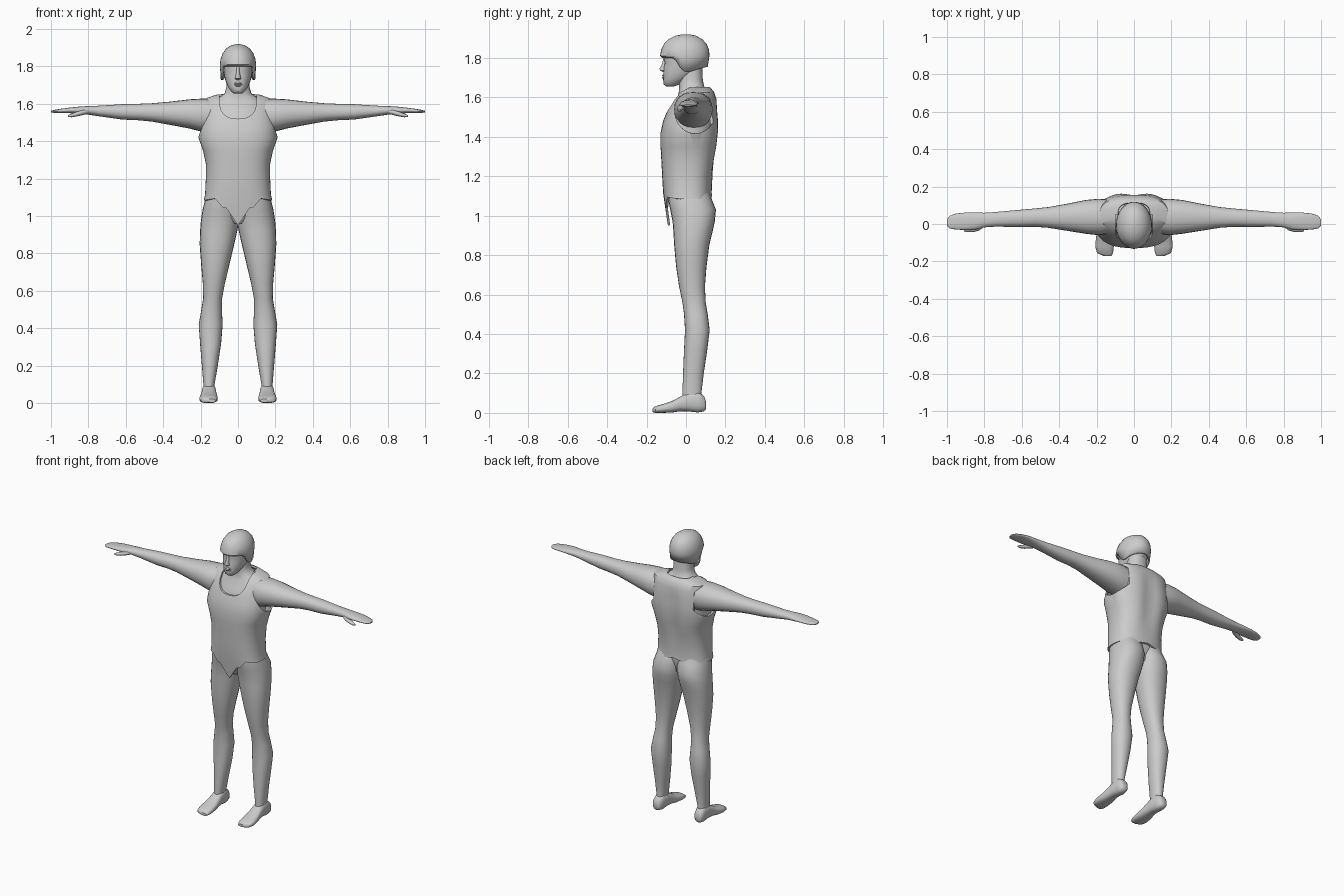
import bpy, bmesh, math

grey = bpy.data.materials.new("plain grey")
grey.diffuse_color = (0.6, 0.6, 0.6, 1)

ORDER = {'x': lambda t, a, b: (t, a, b),   # a = y, b = z
         'y': lambda t, a, b: (a, t, b),   # a = x, b = z
         'z': lambda t, a, b: (a, b, t)}   # a = x, b = y


def activate(ob):
    bpy.ops.object.select_all(action='DESELECT')
    ob.select_set(True)
    bpy.context.view_layer.objects.active = ob


def finish(ob, mirror=False, angle=45):
    ob.data.materials.append(grey)
    if mirror:
        ob.modifiers.new("mirror", 'MIRROR')
        activate(ob)
        bpy.ops.object.modifier_apply(modifier="mirror")
    activate(ob)
    bpy.ops.object.shade_smooth_by_angle(angle=math.radians(angle))


def loft(name, axis, rings, n=24, power=2.0, caps=(True, True), rule=None):
    """Rounded rings (t, a0, a1, b0, b1) skinned along an axis."""
    bm = bmesh.new()
    rows = []
    for i, (t, a0, a1, b0, b1) in enumerate(rings):
        row = []
        for k in range(n):
            w = 2 * math.pi * k / n
            c, s = math.cos(w), math.sin(w)
            u = math.copysign(abs(c) ** (2 / power), c)
            v = math.copysign(abs(s) ** (2 / power), s)
            p = ORDER[axis](t, (a0 + a1) / 2 + u * (a1 - a0) / 2,
                            (b0 + b1) / 2 + v * (b1 - b0) / 2)
            row.append(bm.verts.new(rule(i, p) if rule else p))
        rows.append(row)
    for r, s in zip(rows, rows[1:]):
        for k in range(n):
            j = (k + 1) % n
            bm.faces.new((r[k], r[j], s[j], s[k]))
    if caps[0]:
        bm.faces.new(rows[0][::-1])
    if caps[1]:
        bm.faces.new(rows[-1])
    bmesh.ops.recalc_face_normals(bm, faces=bm.faces)
    me = bpy.data.meshes.new(name)
    bm.to_mesh(me)
    bm.free()
    ob = bpy.data.objects.new(name, me)
    bpy.context.collection.objects.link(ob)
    return ob


def interp(x, pts):
    if x <= pts[0][0]:
        return pts[0][1]
    for (x0, z0), (x1, z1) in zip(pts, pts[1:]):
        if x <= x1:
            return z0 + (z1 - z0) * (x - x0) / (x1 - x0)
    return pts[-1][1]


def sym(rings):
    return [(z, -h, h, y0, y1) for z, h, y0, y1 in rings]


# Legs
finish(loft("leg", 'z', [
    (0.035, 0.125, 0.188, -0.02, 0.085), (0.10, 0.125, 0.185, -0.018, 0.078),
    (0.20, 0.108, 0.193, -0.015, 0.09), (0.32, 0.09, 0.203, -0.01, 0.108),
    (0.42, 0.082, 0.21, -0.005, 0.12), (0.50, 0.086, 0.196, -0.01, 0.11),
    (0.56, 0.085, 0.186, -0.018, 0.10), (0.64, 0.07, 0.188, -0.035, 0.096),
    (0.74, 0.046, 0.197, -0.05, 0.104), (0.85, 0.02, 0.205, -0.06, 0.118),
    (0.92, 0.004, 0.203, -0.064, 0.135), (0.97, -0.006, 0.199, -0.068, 0.146),
    (1.03, -0.012, 0.19, -0.08, 0.152), (1.08, -0.015, 0.178, -0.09, 0.132),
    (1.14, -0.015, 0.16, -0.09, 0.11)], power=2.2), True)

# Feet, heel to toe
finish(loft("foot", 'y', [
    (0.102, 0.14, 0.175, 0.02, 0.055), (0.092, 0.128, 0.186, 0.008, 0.085),
    (0.06, 0.12, 0.191, 0.002, 0.11), (0.01, 0.118, 0.192, 0.008, 0.105),
    (-0.03, 0.115, 0.196, 0.008, 0.082), (-0.07, 0.11, 0.203, 0.002, 0.06),
    (-0.12, 0.108, 0.207, 0.0, 0.044), (-0.155, 0.112, 0.198, 0.0, 0.034),
    (-0.17, 0.12, 0.165, 0.004, 0.022)], power=2.5), True)

# Hips, trunk, neck under the vest
finish(loft("body", 'z', sym([
    (0.96, 0.03, -0.045, 0.06), (1.0, 0.10, -0.065, 0.10), (1.08, 0.155, -0.09, 0.115),
    (1.25, 0.152, -0.105, 0.12), (1.42, 0.172, -0.112, 0.145), (1.50, 0.165, -0.095, 0.148),
    (1.56, 0.16, -0.07, 0.14), (1.61, 0.14, -0.04, 0.125), (1.635, 0.10, -0.035, 0.105),
    (1.655, 0.072, -0.035, 0.092), (1.69, 0.062, -0.037, 0.085), (1.77, 0.062, -0.037, 0.082)]),
    n=32, power=2.3))

# Arms with flat hands
finish(loft("arm", 'x', [
    (0.12, -0.05, 0.13, 1.44, 1.625), (0.19, -0.06, 0.135, 1.45, 1.628),
    (0.26, -0.052, 0.128, 1.468, 1.624), (0.36, -0.036, 0.108, 1.487, 1.612),
    (0.46, -0.02, 0.09, 1.505, 1.603), (0.53, -0.015, 0.083, 1.512, 1.60),
    (0.62, -0.016, 0.075, 1.516, 1.598), (0.74, -0.014, 0.064, 1.533, 1.59),
    (0.80, -0.018, 0.06, 1.542, 1.588), (0.85, -0.03, 0.061, 1.546, 1.585),
    (0.90, -0.032, 0.061, 1.55, 1.58), (0.95, -0.03, 0.056, 1.551, 1.573),
    (0.985, -0.024, 0.044, 1.552, 1.567), (1.0, -0.008, 0.025, 1.555, 1.563)], power=2.2), True)
finish(loft("thumb", 'x', [
    (0.80, -0.015, 0.01, 1.548, 1.572), (0.83, -0.036, 0.004, 1.54, 1.568),
    (0.86, -0.043, -0.012, 1.533, 1.558), (0.89, -0.044, -0.02, 1.528, 1.547),
    (0.908, -0.04, -0.028, 1.53, 1.54)], n=12), True)

# Vest shell with pointed front flap
FLAP = [(0.008, 0.95), (0.055, 1.04), (0.095, 1.05), (0.115, 1.095), (0.18, 1.085)]


def hem(i, p):
    x, y, z = p
    if i == 0:
        if y < -0.04:
            z = interp(abs(x), FLAP)
            y += max(0, 1.08 - z) * 0.17
        else:
            z = 1.085 + 0.02 * max(0, 1 - abs(x) / 0.1)
    if y > 0.1 and 2 < i < 8:      # spine groove
        y -= 0.015 * max(0, 1 - abs(x) / 0.08)
    return x, y, z


vest = loft("vest", 'z', sym([
    (1.085, 0.183, -0.114, 0.132), (1.115, 0.176, -0.116, 0.13), (1.20, 0.172, -0.121, 0.134),
    (1.28, 0.172, -0.125, 0.148), (1.35, 0.187, -0.129, 0.16), (1.42, 0.212, -0.129, 0.167),
    (1.48, 0.205, -0.116, 0.168), (1.54, 0.196, -0.092, 0.163), (1.59, 0.19, -0.065, 0.155),
    (1.625, 0.182, -0.035, 0.143), (1.648, 0.12, -0.005, 0.125), (1.652, 0.085, 0.0, 0.115)]),
    n=48, power=2.5, caps=(False, False), rule=hem)
solid = vest.modifiers.new("thickness", 'SOLIDIFY')
solid.thickness = 0.012
solid.offset = -1

# Armhole and neckline cutters
cutters = []
for side in (-1, 1):
    cutters.append(loft("armhole_cutter", 'x', [
        (side * 0.15, -0.055, 0.15, 1.42, 1.625), (side * 0.3, -0.055, 0.15, 1.41, 1.625)]))
cutters.append(loft("neck_cutter", 'y', [
    (-0.3, -0.1, 0.1, 1.52, 1.74), (0.05, -0.1, 0.1, 1.52, 1.74)], power=2.6))
for c in cutters:
    cut = vest.modifiers.new("cut", 'BOOLEAN')
    cut.operation = 'DIFFERENCE'
    cut.solver = 'EXACT'
    cut.object = c
activate(vest)
for name in [m.name for m in vest.modifiers]:
    bpy.ops.object.modifier_apply(modifier=name)
for c in cutters:
    bpy.data.objects.remove(c)
finish(vest, angle=35)

# Head and face
finish(loft("head", 'z', sym([
    (1.655, 0.022, -0.10, -0.06), (1.665, 0.036, -0.113, -0.03), (1.69, 0.053, -0.116, 0.01),
    (1.72, 0.066, -0.115, 0.06), (1.75, 0.074, -0.114, 0.085), (1.775, 0.078, -0.108, 0.095),
    (1.80, 0.08, -0.114, 0.1), (1.85, 0.078, -0.105, 0.095), (1.89, 0.04, -0.06, 0.05)]), power=2.2))
finish(loft("nose", 'z', sym([
    (1.728, 0.009, -0.118, -0.10), (1.735, 0.017, -0.132, -0.10), (1.745, 0.014, -0.135, -0.10),
    (1.77, 0.009, -0.122, -0.095), (1.795, 0.009, -0.116, -0.095)]), n=10))
finish(loft("lips", 'z', sym([
    (1.692, 0.012, -0.117, -0.09), (1.699, 0.024, -0.122, -0.09), (1.704, 0.026, -0.117, -0.09),
    (1.709, 0.024, -0.122, -0.09), (1.716, 0.01, -0.118, -0.09)]), n=14))

# Close-fitting cap, lower over the ears
RIM = [(-0.07, 1.80), (-0.05, 1.785), (-0.02, 1.735), (0.01, 1.725), (0.05, 1.74), (0.11, 1.755)]


def rim(i, p):
    return (p[0], p[1], interp(p[1], RIM)) if i == 0 else p


cap = loft("cap", 'z', sym([
    (1.76, 0.092, -0.122, 0.11), (1.81, 0.097, -0.132, 0.119), (1.84, 0.093, -0.126, 0.117),
    (1.87, 0.082, -0.112, 0.105), (1.895, 0.064, -0.088, 0.082), (1.912, 0.038, -0.052, 0.05),
    (1.919, 0.012, -0.018, 0.018)]), n=32, caps=(False, True), rule=rim)
solid = cap.modifiers.new("thickness", 'SOLIDIFY')
solid.thickness = 0.012
solid.offset = -1
finish(cap)
